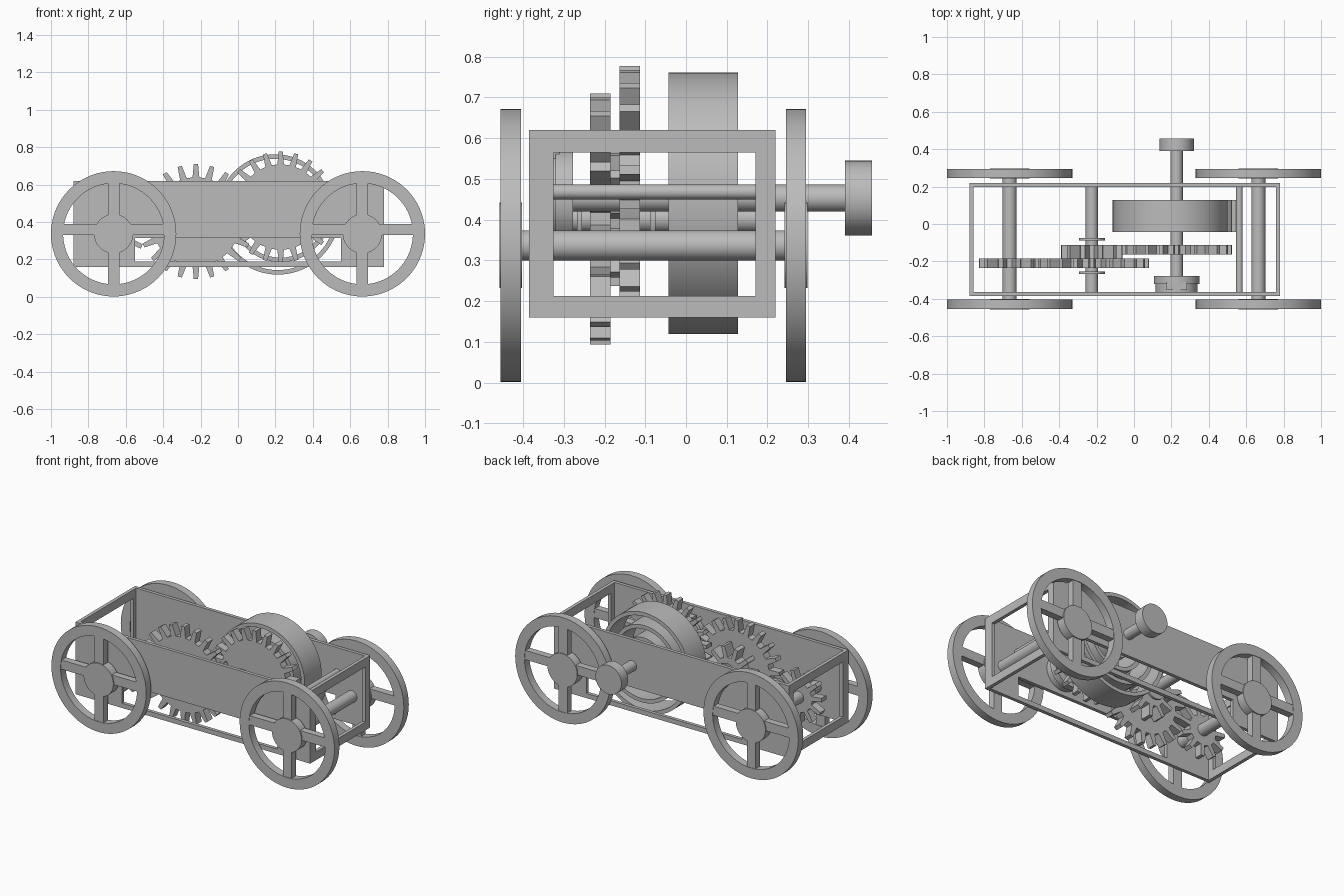
import bpy, bmesh, math
from math import cos, sin, pi, tau

if "Cube" in bpy.data.objects:
    bpy.data.objects.remove(bpy.data.objects["Cube"])

grey = bpy.data.materials.new("plain grey")
GREY = (0.5, 0.5, 0.5, 1)
grey.use_nodes = True
grey.diffuse_color = GREY
grey.node_tree.nodes["Principled BSDF"].inputs["Base Color"].default_value = GREY


def finish(name, bm):
    bmesh.ops.recalc_face_normals(bm, faces=bm.faces)
    mesh = bpy.data.meshes.new(name)
    bm.to_mesh(mesh)
    bm.free()
    mesh.materials.append(grey)
    ob = bpy.data.objects.new(name, mesh)
    bpy.context.collection.objects.link(ob)
    bpy.ops.object.select_all(action='DESELECT')
    bpy.context.view_layer.objects.active = ob
    ob.select_set(True)
    bpy.ops.object.shade_smooth_by_angle(angle=math.radians(30))
    return ob


def prism(bm, points, y0, y1):
    """Extrude an (x, z) outline along y."""
    a = [bm.verts.new((x, y0, z)) for x, z in points]
    b = [bm.verts.new((x, y1, z)) for x, z in points]
    bm.faces.new(a)
    bm.faces.new(b[::-1])
    for i in range(len(a)):
        j = (i + 1) % len(a)
        bm.faces.new((a[i], a[j], b[j], b[i]))


def box(bm, x0, x1, y0, y1, z0, z1):
    prism(bm, [(x0, z0), (x1, z0), (x1, z1), (x0, z1)], y0, y1)


def disc(bm, x, z, r, y0, y1, n=48):
    prism(bm, [(x + r * cos(tau * i / n), z + r * sin(tau * i / n)) for i in range(n)], y0, y1)


def band(bm, inner, outer, y0, y1, closed):
    """Sweep a flat strip between two (x, z) paths."""
    rows = [[bm.verts.new(v) for v in ((a[0], y0, a[1]), (b[0], y0, b[1]),
                                       (b[0], y1, b[1]), (a[0], y1, a[1]))]
            for a, b in zip(inner, outer)]
    pairs = list(zip(rows, rows[1:]))
    if closed:
        pairs.append((rows[-1], rows[0]))
    else:
        bm.faces.new(rows[0])
        bm.faces.new(rows[-1])
    for p, q in pairs:
        for i in range(4):
            j = (i + 1) % 4
            bm.faces.new((p[i], p[j], q[j], q[i]))


def rod(name, x, z, r, y0, y1):
    bm = bmesh.new()
    disc(bm, x, z, r, y0, y1)
    finish(name, bm)


def gear(name, x, z, root, tip, teeth, y0, y1, turn=0.0):
    """Spur gear with long, slightly tapered teeth."""
    step = tau / teeth
    pts = []
    for i in range(teeth):
        for r, f in ((root, -0.5), (root, -0.27), (tip, -0.13), (tip, 0.13), (root, 0.27)):
            t = (i + f) * step + turn
            pts.append((x + r * cos(t), z + r * sin(t)))
    bm = bmesh.new()
    prism(bm, pts, y0, y1)
    finish(name, bm)


# Chassis: two slotted side plates and two open end frames
X0, X1, Y0, Y1, Z0, Z1 = -0.88, 0.78, -0.385, 0.22, 0.16, 0.62
T = 0.022
for name, y in (("front_side_plate", Y0), ("back_side_plate", Y1 - T)):
    bm = bmesh.new()
    box(bm, X0, X1, y, y + T, 0.315, Z1)
    box(bm, X0, X1, y, y + T, Z0, 0.19)
    box(bm, X0, -0.55, y, y + T, 0.19, 0.315)
    box(bm, 0.55, X1, y, y + T, 0.19, 0.315)
    finish(name, bm)
for name, x in (("right_end_frame", X0), ("left_end_frame", X1 - T)):
    bm = bmesh.new()
    box(bm, x, x + T, Y0, -0.325, Z0, Z1)
    box(bm, x, x + T, 0.17, Y1, Z0, Z1)
    box(bm, x, x + T, -0.325, 0.17, Z0, 0.213)
    box(bm, x, x + T, -0.325, 0.17, 0.565, Z1)
    finish(name, bm)

# Wheels and axles
WX, WZ, N = 0.665, 0.337, 72
for side, sx in (("right", -WX), ("left", WX)):
    rod(side + "_axle", sx, WZ, 0.037, -0.42, 0.26)
    for end, y in (("front", -0.455), ("back", 0.245)):
        bm = bmesh.new()
        ring = [[(sx + r * cos(tau * i / N), WZ + r * sin(tau * i / N)) for i in range(N)]
                for r in (0.27, 0.335)]
        band(bm, *ring, y, y + 0.05, True)
        disc(bm, sx, WZ, 0.105, y - 0.003, y + 0.053)
        box(bm, sx - 0.031, sx + 0.031, y + 0.003, y + 0.047, WZ - 0.28, WZ + 0.28)
        box(bm, sx - 0.28, sx + 0.28, y + 0.003, y + 0.047, WZ - 0.006, WZ + 0.053)
        finish(side + "_" + end + "_wheel", bm)

# Winding shaft with knob and front boss
SX, SZ = 0.228, 0.453
rod("winding_shaft", SX, SZ, 0.033, -0.37, 0.4)
rod("winding_knob", SX, SZ, 0.092, 0.39, 0.457)
rod("boss_flange", SX, SZ, 0.122, -0.32, -0.277)
rod("boss_base", SX, SZ, 0.112, -0.365, -0.32)
bm = bmesh.new()
box(bm, SX - 0.055, SX + 0.055, -0.352, -0.31, SZ + 0.08, SZ + 0.118)
finish("boss_pawl", bm)

# Anchor rod and layshaft with collars
LX, LZ = -0.225, 0.402
rod("spring_anchor_rod", 0.563, 0.468, 0.018, -0.37, 0.21)
rod("layshaft", LX, LZ, 0.033, -0.37, 0.21)
rod("front_collar", LX, LZ, 0.07, -0.268, -0.255)
rod("back_collar", LX, LZ, 0.07, -0.088, -0.075)

# Gear train
gear("layshaft_gear", LX, LZ, 0.237, 0.308, 22, -0.235, -0.185, pi / 22)
gear("axle_pinion", -WX, WZ, 0.095, 0.165, 11, -0.235, -0.185, 0.15)
gear("layshaft_pinion", LX, LZ, 0.095, 0.165, 11, -0.185, -0.113, 0.16)
gear("drive_gear", SX, 0.48, 0.228, 0.297, 22, -0.163, -0.113, pi / 2)

# Flat coil spring, wound inward from the right-hand outer end
TURNS, STEPS = 4, 288
inner, outer = [], []
for i in range(STEPS + 1):
    f = i / STEPS * TURNS
    r = 0.337 - 0.05 * f * f if f < 1 else 0.287 - 0.08 * (f - 1)
    cx = 0.208 + 0.02 * f / TURNS
    t = -tau * f
    for path, rad in ((inner, r - 0.024), (outer, r)):
        path.append((cx + rad * cos(t), SZ + rad * sin(t)))
bm = bmesh.new()
band(bm, inner, outer, -0.043, 0.128, False)
finish("coil_spring", bm)
